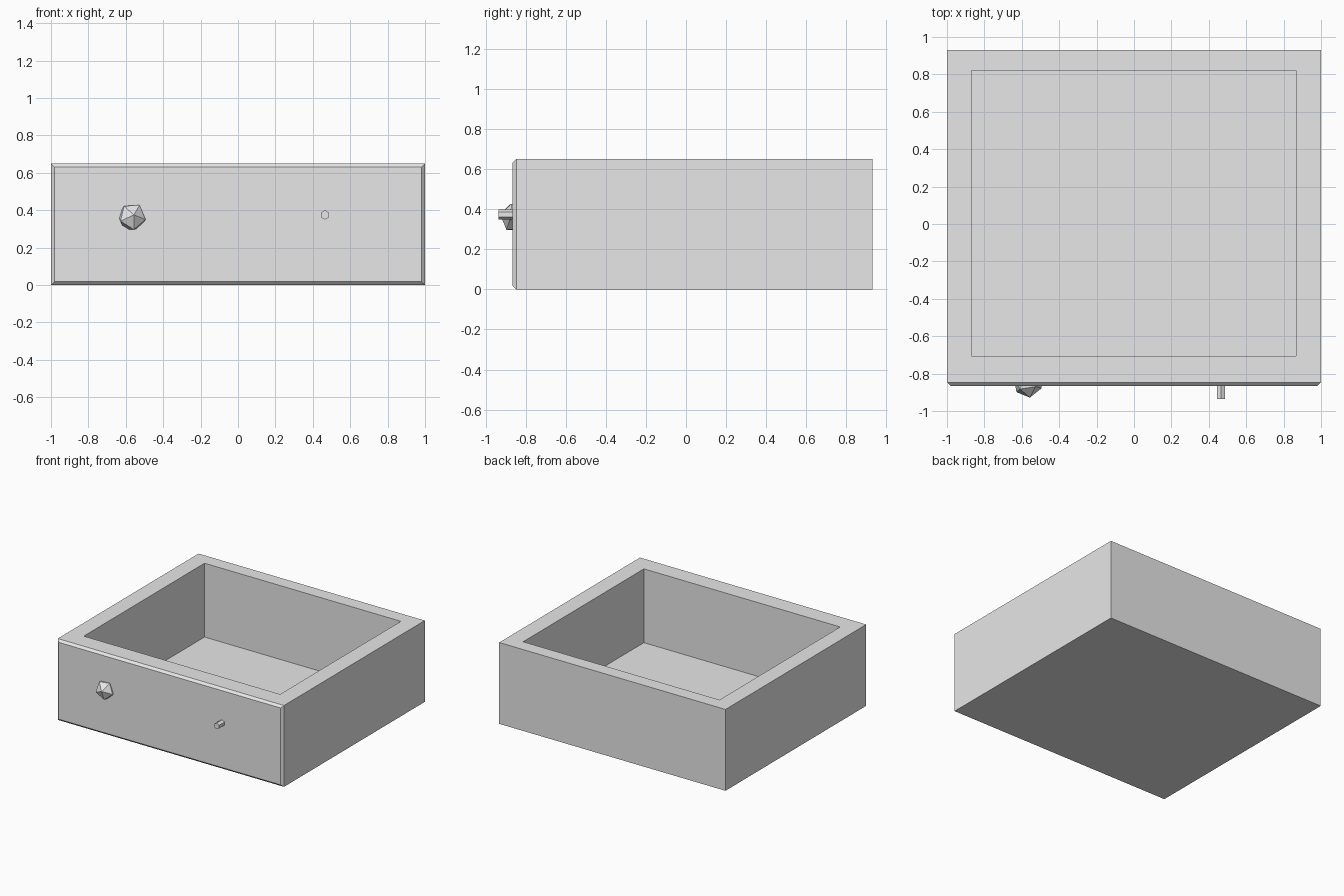
import bpy, bmesh
from mathutils import Matrix, Vector, Euler

if "Cube" in bpy.data.objects:
    bpy.data.objects.remove(bpy.data.objects["Cube"])

grey = bpy.data.materials.new("plain grey")
grey.use_nodes = True
colour = (0.8, 0.8, 0.8, 1)
grey.diffuse_color = colour
grey.node_tree.nodes["Principled BSDF"].inputs["Base Color"].default_value = colour


def add_part(name, bm):
    mesh = bpy.data.meshes.new(name)
    bmesh.ops.recalc_face_normals(bm, faces=bm.faces)
    bm.to_mesh(mesh)
    bm.free()
    mesh.materials.append(grey)
    part = bpy.data.objects.new(name, mesh)
    bpy.context.collection.objects.link(part)
    return part


# Open tray: a block with its top inset and pushed down
left, right, front, back, height = -1, 1, -0.865, 0.93, 0.65
bm = bmesh.new()
bmesh.ops.create_cube(bm, size=1)
for v in bm.verts:
    v.co.x = right if v.co.x > 0 else left
    v.co.y = back if v.co.y > 0 else front
    v.co.z = height if v.co.z > 0 else 0

# Chamfered border around the front face
front_edges = [e for e in bm.edges if all(v.co.y < front + 0.01 for v in e.verts)]
bmesh.ops.bevel(bm, geom=front_edges, offset=0.018, segments=1, affect="EDGES")

# Hollow with thick walls and a thin floor
bm.normal_update()
top = max((f for f in bm.faces if f.normal.z > 0.99), key=lambda f: f.calc_area())
bmesh.ops.inset_region(bm, faces=[top], thickness=0.1)
for v in top.verts:
    v.co.x = 0.866 if v.co.x > 0 else -0.87
    v.co.y = 0.82 if v.co.y > 0 else -0.705
walls = bmesh.ops.extrude_face_region(bm, geom=[top])
for v in walls["geom"]:
    if isinstance(v, bmesh.types.BMVert):
        v.co.z = 0.06
if top.is_valid:
    bmesh.ops.delete(bm, geom=[top], context="FACES_ONLY")
add_part("drawer_tray", bm)

# Faceted round knob, sunk into the front
bm = bmesh.new()
bmesh.ops.create_icosphere(bm, subdivisions=1, radius=0.08)
turn = Euler((1.4, 0.25, 0.1)).to_matrix().to_4x4()
bmesh.ops.transform(bm, matrix=Matrix.Translation((-0.568, -0.85, 0.362)) @ turn, verts=bm.verts)
add_part("faceted_knob", bm)

# Small six-sided peg
bm = bmesh.new()
bmesh.ops.create_cone(bm, cap_ends=True, segments=6, radius1=0.025, radius2=0.025, depth=0.09)
turn = Matrix.Rotation(1.5708, 4, "X")
bmesh.ops.transform(bm, matrix=Matrix.Translation((0.465, -0.89, 0.375)) @ turn, verts=bm.verts)
add_part("small_peg", bm)
